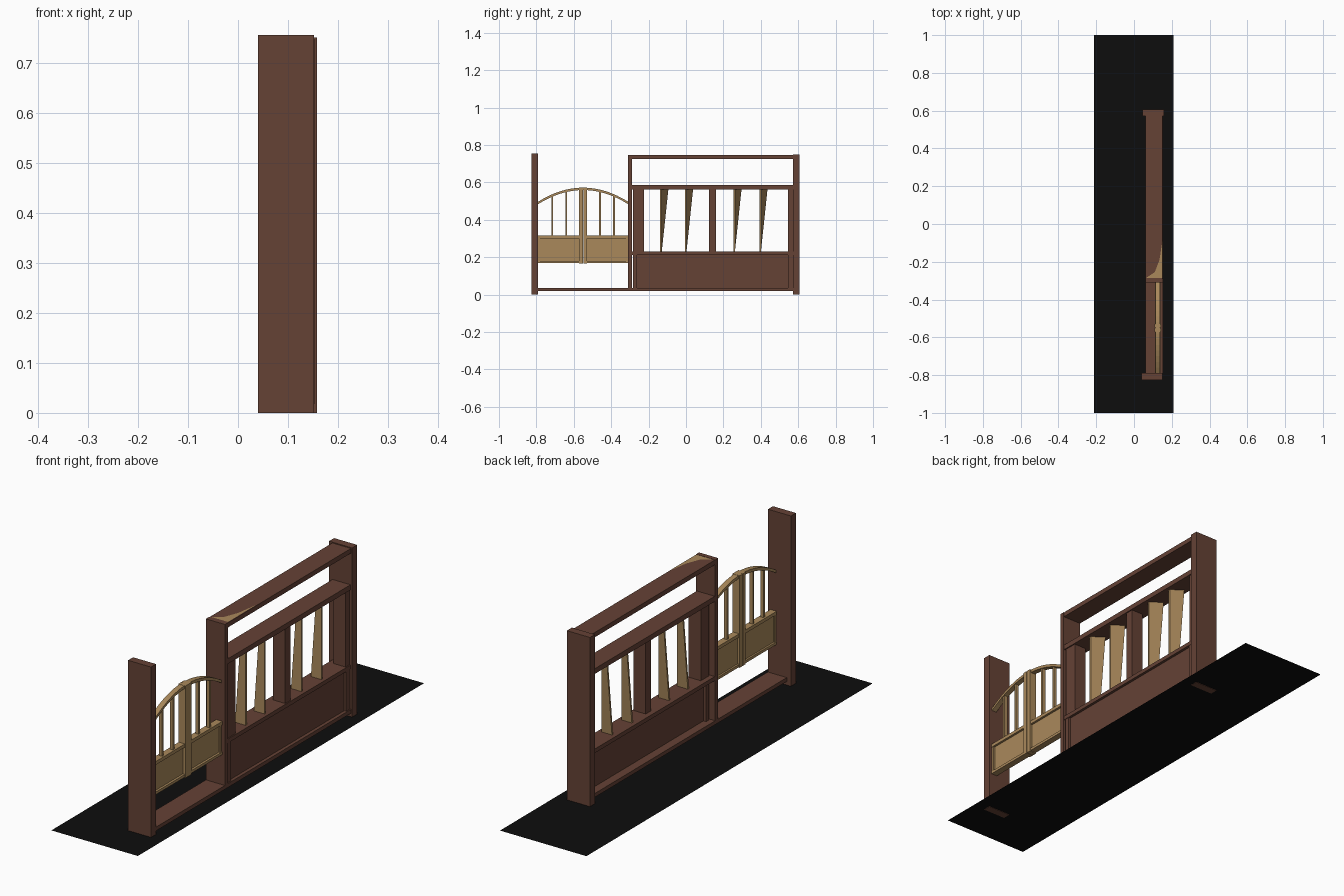
import bpy, math

if "Cube" in bpy.data.objects:
    bpy.data.objects.remove(bpy.data.objects["Cube"])


def material(name, rgb):
    m = bpy.data.materials.new(name)
    m.diffuse_color = (*rgb, 1)
    m.use_nodes = True
    m.node_tree.nodes["Principled BSDF"].inputs["Base Color"].default_value = m.diffuse_color
    return m


BROWN = material("dark_brown_wood", (0.13, 0.054, 0.036))
TAN = material("tan_wood", (0.40, 0.25, 0.105))
BLACK = material("black_floor", (0.004, 0.004, 0.004))


def mesh(name, verts, faces, mat):
    me = bpy.data.meshes.new(name)
    me.from_pydata(verts, [], faces)
    me.materials.append(mat)
    ob = bpy.data.objects.new(name, me)
    bpy.context.collection.objects.link(ob)
    return ob


HEX = [(0, 3, 2, 1), (4, 5, 6, 7), (0, 1, 5, 4), (1, 2, 6, 5), (2, 3, 7, 6), (3, 0, 4, 7)]


def box(name, x, y, z, mat):
    v = [(a, b, c) for c in z for a, b in
         ((x[0], y[0]), (x[1], y[0]), (x[1], y[1]), (x[0], y[1]))]
    return mesh(name, v, HEX, mat)


# floor sheet
mesh("floor", [(-.213, -1, .002), (.21, -1, .002), (.21, 1, .002), (-.213, 1, .002)],
     [(0, 1, 2, 3)], BLACK)

# main posts, sill and beams
D = (.06, .153)
box("left_post", (.04, .152), (-.825, -.79), (0, .755), BROWN)
box("middle_post", D, (-.31, -.29), (.018, .747), BROWN)
box("right_post", (.045, .158), (.572, .607), (0, .75), BROWN)
box("sill", D, (-.79, .572), (.018, .035), BROWN)
box("top_beam", (.061, .152), (-.29, .572), (.725, .746), BROWN)
box("window_head", (.062, .15), (-.29, .572), (.562, .585), BROWN)
box("window_ledge", (.062, .15), (-.29, .572), (.212, .23), BROWN)

# lower panel with its face frame
box("lower_panel", (.098, .138), (-.265, .545), (.035, .212), BROWN)
box("panel_left_stile", (.085, .148), (-.283, -.262), (.035, .212), BROWN)
box("panel_right_stile", (.085, .148), (.545, .572), (.035, .212), BROWN)

# window uprights
box("window_left_stile", (.085, .145), (-.283, -.225), (.23, .562), BROWN)
box("window_right_stile", (.085, .145), (.545, .572), (.23, .562), BROWN)
box("window_mullion", (.085, .145), (.123, .16), (.23, .562), BROWN)

# twisted window slats: back edge leans, front edge stays upright
for i, y in enumerate((-.138, -.006, .253, .392)):
    t = .008
    xa, xb = .082, .134
    mesh(f"window_slat_{i + 1}",
         [(xa, y, .225), (xb, y, .225), (xb, y + t, .225), (xa, y + t, .225),
          (xa, y + .036, .565), (xb, y, .565), (xb, y + t, .565), (xa, y + .036 + t, .565)],
         HEX, TAN)

# worn tan patch on the top beam
mesh("beam_patch", [(.065, -.285, .748), (.15, -.285, .748), (.15, -.09, .748),
                    (.135, -.19, .748), (.11, -.255, .748)], [(0, 1, 2, 3, 4)], TAN)

# double gate, each leaf mirrored about the gate centre
C = -.55


def arch(d):
    return .572 - .075 * (d / .24) ** 2


for side, s in (("left", -1), ("right", 1)):
    def span(a, b):
        return tuple(sorted((C + s * a, C + s * b)))
    box(f"gate_{side}_meeting_post", (.108, .143), span(.001, .021), (.165, .572), TAN)
    box(f"gate_{side}_top_rail", (.11, .14), span(.021, .24), (.3, .315), TAN)
    box(f"gate_{side}_bottom_rail", (.11, .14), span(.021, .24), (.168, .18), TAN)
    box(f"gate_{side}_end_stile", (.113, .137), span(.23, .24), (.18, .3), TAN)
    box(f"gate_{side}_panel", (.118, .13), span(.021, .23), (.18, .3), TAN)
    for i, d in enumerate((.09, .165)):
        box(f"gate_{side}_bar_{i + 1}", (.118, .133), span(d - .005, d + .005),
            (.315, arch(d) - .006), TAN)
    # curved top
    n = 8
    v, f = [], []
    for k in range(n + 1):
        d = .24 * k / n
        y, z = C + s * d, arch(d)
        v += [(.113, y, z - .013), (.137, y, z - .013), (.137, y, z), (.113, y, z)]
    for k in range(n):
        for j in range(4):
            a, b = 4 * k + j, 4 * k + (j + 1) % 4
            q = (a, a + 4, b + 4, b)
            f.append(q if s < 0 else q[::-1])
    ends = [(0, 1, 2, 3), (4 * n + 3, 4 * n + 2, 4 * n + 1, 4 * n)]
    f += ends if s < 0 else [e[::-1] for e in ends]
    mesh(f"gate_{side}_arch", v, f, TAN)

# consistent outward normals on the closed parts
import bmesh
for ob in bpy.data.objects:
    if ob.type == 'MESH' and len(ob.data.polygons) > 1:
        bm = bmesh.new()
        bm.from_mesh(ob.data)
        bmesh.ops.recalc_face_normals(bm, faces=bm.faces)
        bm.to_mesh(ob.data)
        bm.free()
